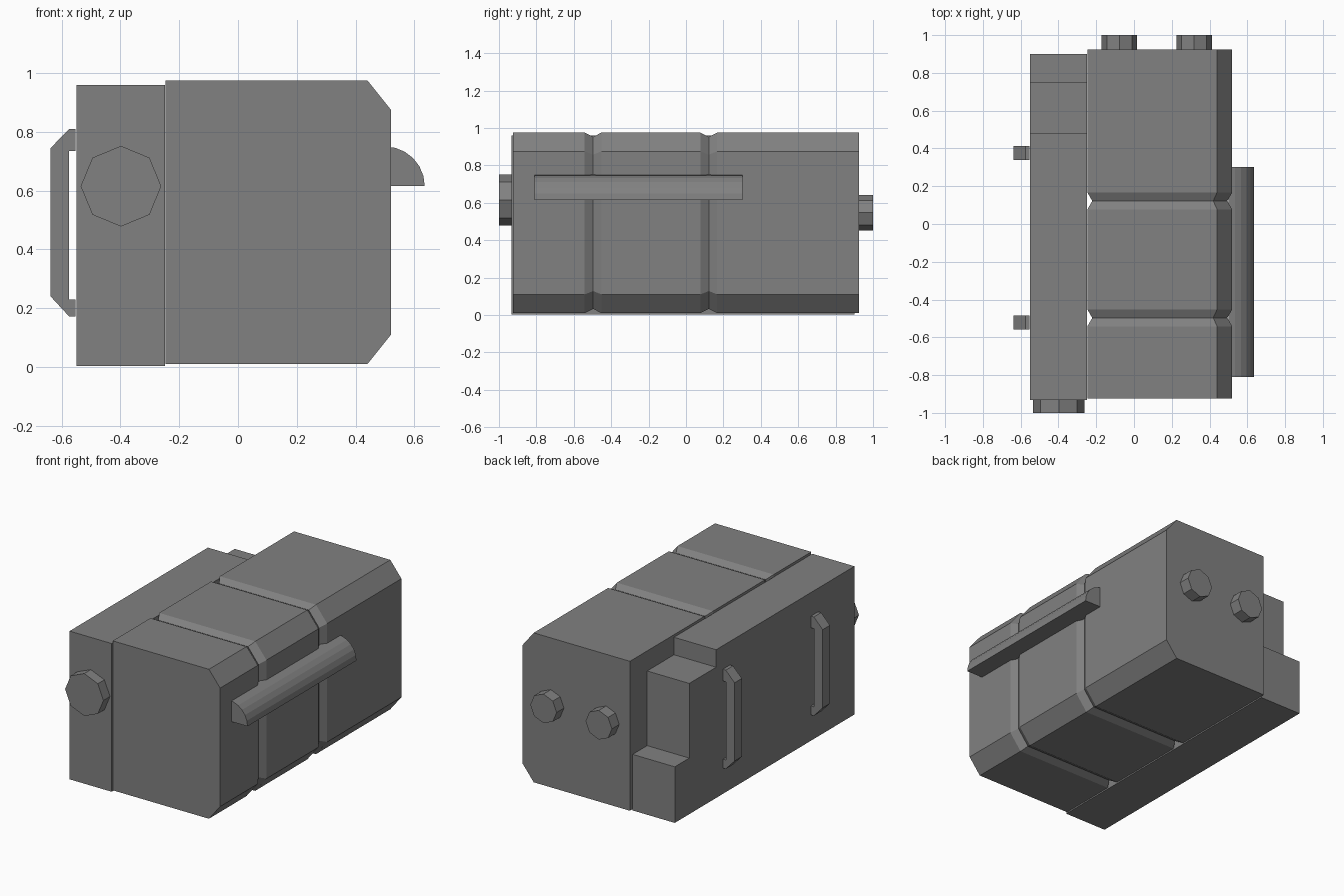
import bpy, bmesh, math

cube = bpy.data.objects.get("Cube")
if cube:
    bpy.data.objects.remove(cube, do_unlink=True)

GREY = (0.22, 0.22, 0.22, 1)
grey = bpy.data.materials.new("mid grey")
grey.use_nodes = True
grey.diffuse_color = GREY
grey.node_tree.nodes["Principled BSDF"].inputs["Base Color"].default_value = GREY


def loft(name, rings):
    """Skin matching rings of points and cap both ends."""
    bm = bmesh.new()
    loops = [[bm.verts.new(p) for p in ring] for ring in rings]
    n = len(loops[0])
    for a, b in zip(loops, loops[1:]):
        for i in range(n):
            j = (i + 1) % n
            bm.faces.new((a[i], a[j], b[j], b[i]))
    bm.faces.new(loops[0])
    bm.faces.new(loops[-1])
    bmesh.ops.recalc_face_normals(bm, faces=bm.faces)
    mesh = bpy.data.meshes.new(name)
    bm.to_mesh(mesh)
    bm.free()
    mesh.materials.append(grey)
    obj = bpy.data.objects.new(name, mesh)
    bpy.context.collection.objects.link(obj)
    return obj


def along_y(name, profile, y0, y1):
    """Extrude an x-z profile from y0 to y1."""
    return loft(name, [[(x, y, z) for x, z in profile] for y in (y0, y1)])


def circle(x, z, r, count, sweep=math.tau):
    return [(x + r * math.cos(sweep * i / count), z + r * math.sin(sweep * i / count))
            for i in range(count)]


# Main case: chamfered section with two V grooves running all the way round
section = [(-0.247, 0.01), (0.44, 0.01), (0.52, 0.11), (0.52, 0.875),
           (0.44, 0.975), (-0.247, 0.975)]
cx, cz = 0.1365, 0.4925


def case_ring(y, sx=1.0, sz=1.0):
    return [(cx + (x - cx) * sx, y, cz + (z - cz) * sz) for x, z in section]


rings = [case_ring(-0.925)]
for groove in (-0.497, 0.122):
    rings += [case_ring(groove - 0.045), case_ring(groove, 0.932, 0.953),
              case_ring(groove + 0.045)]
rings.append(case_ring(0.925))
loft("main_case", rings)

# Side case: stepped down towards the back
steps = [(-0.933, 0.003), (0.90, 0.003), (0.90, 0.365), (0.752, 0.365),
         (0.752, 0.847), (0.478, 0.847), (0.478, 0.96), (-0.933, 0.96)]
loft("side_case", [[(x, y, z) for y, z in steps] for x in (-0.55, -0.249)])

# Grab handles on the left side of the case
grip = [(-0.553, 0.81), (-0.574, 0.81), (-0.637, 0.745), (-0.637, 0.24),
        (-0.574, 0.172), (-0.553, 0.172), (-0.553, 0.23), (-0.574, 0.23),
        (-0.574, 0.735), (-0.553, 0.735)]
for name, y in (("front_handle", -0.522), ("back_handle", 0.377)):
    along_y(name, grip, y - 0.037, y + 0.037)

# Quarter-round rail on the opposite side
quarter = circle(0.5, 0.615, 0.135, 7, math.pi / 2 * 7 / 6)
along_y("side_rail", [(0.5, 0.615)] + quarter, -0.81, 0.302)

# Octagonal knobs
along_y("front_knob", circle(-0.398, 0.615, 0.137, 8), -1.0, -0.93)
for name, x in (("back_knob_inner", -0.077), ("back_knob_outer", 0.318)):
    along_y(name, circle(x, 0.547, 0.094, 8), 0.92, 1.0)
